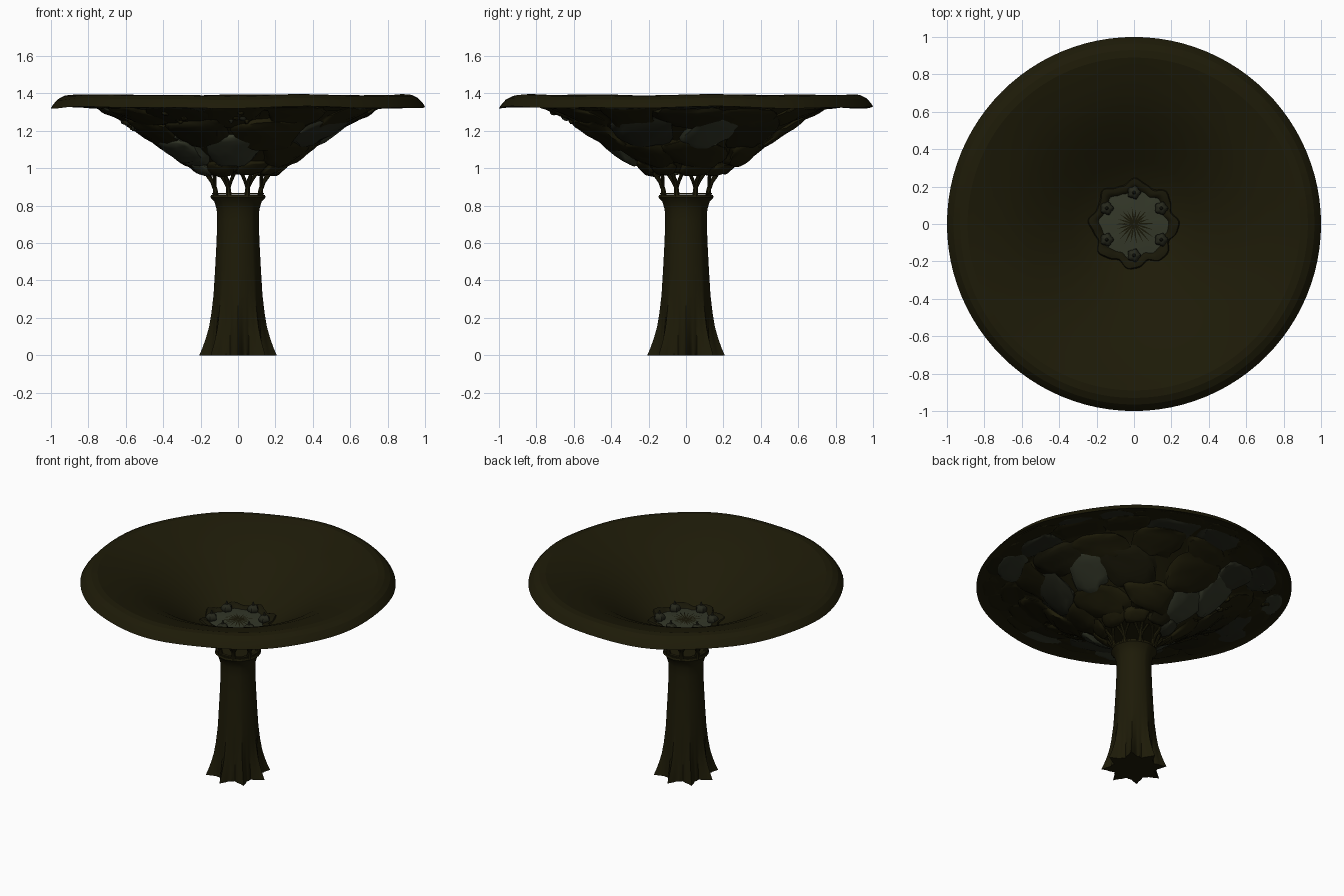
import bpy, bmesh, math, random
from math import sin, cos, pi, tau
from mathutils import Vector, noise

if "Cube" in bpy.data.objects:
    bpy.data.objects.remove(bpy.data.objects["Cube"])

random.seed(4)


def material(name, rgb):
    m = bpy.data.materials.new(name)
    m.diffuse_color = (*rgb, 1)
    m.use_nodes = True
    m.node_tree.nodes["Principled BSDF"].inputs["Base Color"].default_value = m.diffuse_color
    return m


BROWN = material("olive_brown", (0.0125, 0.0107, 0.0024))
DARK = material("dark_bark", (0.0095, 0.0085, 0.0024))
STONE = material("dull_stone", (0.0185, 0.0200, 0.0110))
PALE = material("pale_grey_green", (0.0340, 0.0390, 0.0220))


def finish(name, bm, mats, angle=40):
    bmesh.ops.recalc_face_normals(bm, faces=bm.faces)
    for f in bm.faces:
        f.smooth = True
    me = bpy.data.meshes.new(name)
    bm.to_mesh(me)
    bm.free()
    me.set_sharp_from_angle(angle=math.radians(angle))
    for m in mats:
        me.materials.append(m)
    ob = bpy.data.objects.new(name, me)
    bpy.context.collection.objects.link(ob)
    return ob


def lathe(bm, profile, shape=lambda r, z, a: (r, z), n=96, closed=False):
    """Turn a profile; shape() may alter radius and height at each angle."""
    rings = []
    for r, z in profile:
        ring = []
        for i in range(n):
            a = tau * i / n
            rr, zz = shape(r, z, a)
            ring.append(bm.verts.new((rr * cos(a), rr * sin(a), zz)))
        rings.append(ring)
    pairs = list(zip(rings, rings[1:]))
    if closed:
        pairs.append((rings[-1], rings[0]))
    for p, q in pairs:
        for i in range(n):
            j = (i + 1) % n
            bm.faces.new((p[i], p[j], q[j], q[i]))
    if not closed:
        bm.faces.new(rings[0])
        bm.faces.new(rings[-1])


def lerp(table, x):
    for (x0, y0), (x1, y1) in zip(table, table[1:]):
        if x <= x1:
            return y0 + (y1 - y0) * (x - x0) / (x1 - x0)
    return table[-1][1]


# Trunk: eight root ridges at the base, plain neck, flared top
def roots(r, z, a):
    depth = 0.31 * max(0, 1 - z / 0.4) ** 1.6 + 0.02
    ridge = abs(sin(4 * a)) ** 0.8
    fine = 0.03 * sin(24 * a) * max(0, 1 - z / 0.3)
    return r * (1 - depth * ridge + fine * ridge), z


bm = bmesh.new()
lathe(bm, [(.207, 0), (.19, .04), (.172, .09), (.155, .15), (.143, .22), (.131, .32),
           (.123, .45), (.115, .6), (.111, .72), (.114, .78), (.126, .82),
           (.148, .845), (.143, .857), (.12, .857)], roots)
finish("trunk", bm, [BROWN])

# Thin ring on top of the trunk
bm = bmesh.new()
lathe(bm, [(.118, .860), (.138, .860), (.138, .868), (.118, .868)], closed=True)
finish("trunk_ring", bm, [BROWN])


# Forked supports holding the bowl
def tube(bm, points, radii, n=8):
    rings = []
    for k, p in enumerate(points):
        d = points[min(k + 1, len(points) - 1)] - points[max(k - 1, 0)]
        q = d.to_track_quat('Z', 'Y')
        rings.append([bm.verts.new(p + q @ Vector((cos(tau * i / n), sin(tau * i / n), 0)) * radii[k])
                      for i in range(n)])
    for a, b in zip(rings, rings[1:]):
        for i in range(n):
            bm.faces.new((a[i], a[(i + 1) % n], b[(i + 1) % n], b[i]))
    bm.faces.new(rings[0])
    bm.faces.new(rings[-1])


def polar(r, a, z):
    return Vector((r * cos(a), r * sin(a), z))


bm = bmesh.new()
for i in range(8):
    a = tau * (i + 0.5) / 8
    tube(bm, [polar(.128, a, .85), polar(.133, a, .89), polar(.15, a, .93), polar(.18, a, .965),
              polar(.185, a, .985)], [.018, .013, .012, .010, .010])
    for s in (-1, 1):
        tube(bm, [polar(.132, a, .89), polar(.143, a + s * .12, .93), polar(.165, a + s * .30, .985)],
             [.009, .009, .010])
finish("forked_supports", bm, [BROWN])


# Bowl: dished funnel with a drooping, gently wavy lip
def wave(r, z, a):
    k = max(0, (r - .7) / .3)
    return r, z + k * (.004 * sin(5 * a + 1) + .003 * sin(9 * a)) * (1 if r > .8 else .5)


OUTER = [(.17, .975), (.21, .985), (.26, 1.03), (.36, 1.10), (.48, 1.185), (.62, 1.275),
         (.74, 1.328), (.88, 1.342), (.96, 1.337)]
INNER = [(1.0, 1.325), (.99, 1.342), (.965, 1.370), (.93, 1.388), (.89, 1.392), (.86, 1.384),
         (.71, 1.344), (.58, 1.285), (.46, 1.212), (.34, 1.134), (.25, 1.077), (.17, 1.045)]
bm = bmesh.new()
lathe(bm, OUTER + INNER, wave)
finish("bowl", bm, [BROWN], 14)


# Stone-like plates that follow the underside of the bowl
def on_shell(r, a, off):
    r = min(max(r, .17), .965)
    slope = (lerp(OUTER, r + .03) - lerp(OUTER, r - .03)) / .06
    ln = math.hypot(1, slope)
    return polar(r + off * slope / ln, a, lerp(OUTER, r) - off / ln)


def plate(bm, r, a, half_w, half_l, thick, mat, skew=0, level=3):
    res = bmesh.ops.create_icosphere(bm, subdivisions=level, radius=1)
    seed = Vector((random.random() * 50, random.random() * 50, 0))
    for v in res["verts"]:
        p = v.co.copy()
        k = 1 + .3 * noise.noise(p * 1.6 + seed)
        u, w = [math.copysign(abs(t) ** .75, t) * k for t in p.xy]
        h = math.copysign(abs(p.z) ** .7, p.z)
        h = h * (1 + .35 * noise.noise(p * 2.5 - seed)) if h > 0 else h * .25
        rr = r + w * half_l
        v.co = on_shell(rr, a + (u * half_w + skew * w * half_l) / max(r, .2), h * thick)
    for f in {f for v in res["verts"] for f in v.link_faces}:
        f.material_index = mat


bm = bmesh.new()
for r, count, hl, thick in ((.23, 9, .055, .022), (.35, 7, .105, .036), (.50, 9, .115, .036),
                            (.65, 12, .105, .026), (.79, 16, .09, .011), (.89, 22, .06, .006)):
    for i in range(count):
        a = -pi / 2 + tau * (i + random.uniform(-.15, .15) + (.5 if count == 9 else 0)) / count
        mat = random.choices((0, 1, 2, 3), (10, 2, 4, 2))[0]
        if count == 7 and i == 0:      # pale plate facing the front
            mat = 3
        plate(bm, r + random.uniform(-.02, .02), a, pi * r / count * random.uniform(.85, 1.1),
              hl * random.uniform(.85, 1.15), thick * random.uniform(.75, 1.1), mat,
              random.uniform(-.5, .5))
finish("underside_plates", bm, [BROWN, DARK, STONE, PALE], 50)

# Small clustered knobs between the plates
bm = bmesh.new()
for c in range(14):
    r0, a0 = random.uniform(.45, .85), random.uniform(0, tau)
    for k in range(5):
        s = random.uniform(.012, .022)
        plate(bm, r0 + random.uniform(-.06, .06), a0 + random.uniform(-.06, .06) / r0, s, s,
              .030 if r0 < .7 else .012, random.choice((0, 0, 1, 2)), 0, 2)
finish("underside_knobs", bm, [BROWN, DARK, STONE], 50)

# Scalloped collar at the bottom of the dish
bm = bmesh.new()
lathe(bm, [(.245, 1.060), (.235, 1.078), (.215, 1.079), (.195, 1.070), (.18, 1.045)],
      lambda r, z, a: (r * (1 + .07 * cos(8 * a + .4) + .02 * sin(17 * a)) - .012,
                       z + .006 * cos(8 * a)), closed=True)
finish("scalloped_collar", bm, [DARK])

# Pale centre disc with raised dark radial veins
bm = bmesh.new()
lathe(bm, [(.20, 1.04), (.20, 1.058), (.15, 1.063), (.08, 1.067), (.02, 1.069)],
      lambda r, z, a: (r * (1 + .05 * cos(8 * a + .4)), z))
finish("centre_disc", bm, [PALE])

bm = bmesh.new()
for i in range(22):
    a = tau * i / 22 + random.uniform(-.05, .05)
    length = random.uniform(.07, .13)
    side = polar(.0045, a + pi / 2, 0)
    base, tip = polar(.004, a, 1.071), polar(length, a, 1.069)
    mid = polar(length * .5, a, 1.071)
    bm.faces.new([bm.verts.new(p) for p in
                  (base - side * .5, mid - side, tip, mid + side, base + side * .5)])
finish("radial_veins", bm, [DARK])

# Six buds around the disc
bm = bmesh.new()
for i in range(6):
    a = pi / 2 + tau * i / 6
    centre = polar(.168, a, 1.078)
    res = bmesh.ops.create_uvsphere(bm, u_segments=20, v_segments=12, radius=1)
    for v in res["verts"]:
        t = math.atan2(v.co.y, v.co.x)
        k = 1 + .12 * cos(5 * t)
        v.co = centre + Vector((v.co.x * .034 * k, v.co.y * .034 * k, v.co.z * .030))
    res = bmesh.ops.create_cone(bm, cap_ends=True, segments=8, radius1=.012, radius2=.003, depth=.03)
    for v in res["verts"]:
        v.co += centre + Vector((0, 0, .036))
finish("buds", bm, [STONE])
